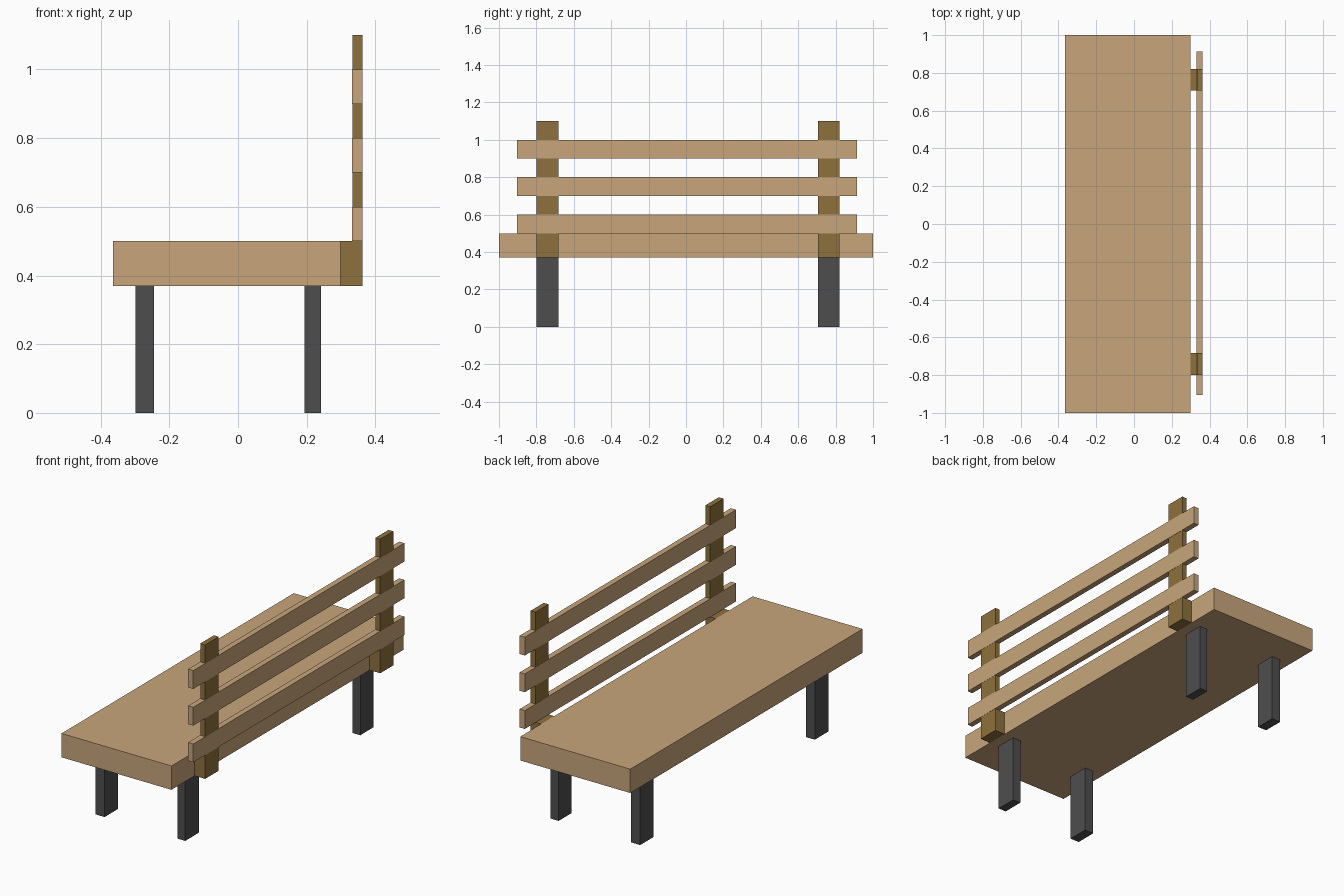
import bpy
import bmesh

if "Cube" in bpy.data.objects:
    bpy.data.objects.remove(bpy.data.objects["Cube"])


def material(name, rgb):
    m = bpy.data.materials.new(name)
    m.diffuse_color = (*rgb, 1)
    m.use_nodes = True
    m.node_tree.nodes["Principled BSDF"].inputs["Base Color"].default_value = m.diffuse_color
    return m


def extrude(name, profile, y0, y1, mat):
    """Extrude an XZ outline along Y from y0 to y1."""
    bm = bmesh.new()
    face = bm.faces.new([bm.verts.new((x, y0, z)) for x, z in profile])
    ext = bmesh.ops.extrude_face_region(bm, geom=[face])
    verts = [g for g in ext["geom"] if isinstance(g, bmesh.types.BMVert)]
    bmesh.ops.translate(bm, verts=verts, vec=(0, y1 - y0, 0))
    bmesh.ops.recalc_face_normals(bm, faces=bm.faces)
    mesh = bpy.data.meshes.new(name)
    bm.to_mesh(mesh)
    bm.free()
    mesh.materials.append(mat)
    obj = bpy.data.objects.new(name, mesh)
    bpy.context.collection.objects.link(obj)
    return obj


def box(name, x, y, z, mat):
    outline = [(x[0], z[0]), (x[1], z[0]), (x[1], z[1]), (x[0], z[1])]
    return extrude(name, outline, *y, mat)


wood = material("light wood", (0.58, 0.38, 0.20))
dark_wood = material("dark wood", (0.27, 0.165, 0.045))
metal = material("dark metal", (0.076, 0.076, 0.076))

# Seat slab
box("seat", (-0.364, 0.299), (-1, 1), (0.37, 0.50), wood)

# Legs and L-shaped back posts share the same two positions along the bench
post_outline = [(0.299, 0.37), (0.362, 0.37), (0.362, 1.10),
                (0.333, 1.10), (0.333, 0.50), (0.299, 0.50)]
for end, y in (("near", (-0.80, -0.683)), ("far", (0.707, 0.82))):
    box(f"{end}_left_leg", (-0.298, -0.244), y, (0, 0.37), metal)
    box(f"{end}_right_leg", (0.194, 0.242), y, (0, 0.37), metal)
    extrude(f"{end}_back_post", post_outline, *y, dark_wood)

# Backrest slats, a hair thicker than the posts they cross
for i in range(3):
    z = 0.50 + 0.20 * i
    box(f"back_slat_{i + 1}", (0.332, 0.363), (-0.904, 0.914), (z, z + 0.10), wood)
